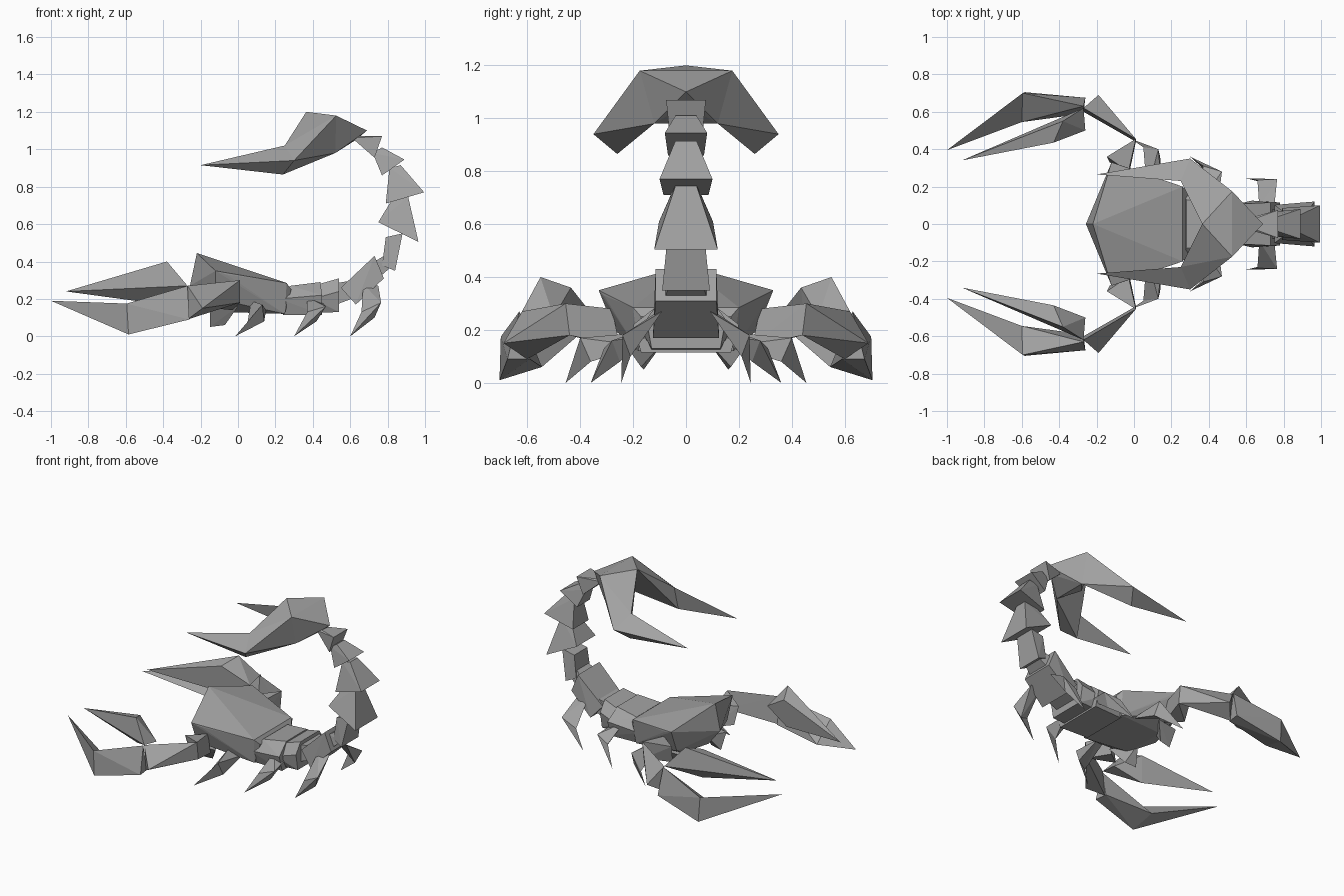
import bpy, bmesh

grey = bpy.data.materials.new("stone_grey")
grey.diffuse_color = (0.36, 0.36, 0.36, 1)


def hull(name, points, mirrored=False):
    """Faceted solid around a few corner points; mirrored makes a left/right pair."""
    bm = bmesh.new()
    verts = [bm.verts.new(p) for p in points]
    out = bmesh.ops.convex_hull(bm, input=verts)
    junk = {g for g in out["geom_interior"] + out["geom_unused"]
            if isinstance(g, bmesh.types.BMVert)}
    bmesh.ops.delete(bm, geom=list(junk), context='VERTS')
    bmesh.ops.recalc_face_normals(bm, faces=bm.faces[:])
    me = bpy.data.meshes.new(name)
    bm.to_mesh(me)
    bm.free()
    me.materials.append(grey)
    ob = bpy.data.objects.new(name, me)
    bpy.context.collection.objects.link(ob)
    if mirrored:
        mod = ob.modifiers.new("pair", 'MIRROR')
        mod.use_axis = (False, True, False)
        mod.use_mirror_merge = False
    return ob


def both(points):
    """Add the opposite-side twin of every off-centre point."""
    return [(x, s * y, z) for x, y, z in points for s in ((1, -1) if y else (1,))]


# head shield
hull("head", both([(-.22, 0, .445), (-.257, 0, .27), (-.12, .33, .35), (-.06, .31, .33),
                   (.26, .2, .285), (.285, .17, .25), (.25, .18, .12),
                   (-.12, .27, .2), (-.17, 0, .16), (-.08, .15, .13)]))

# abdomen segments
hull("front_abdomen", both([(.22, .19, .2), (.28, .13, .27), (.24, .16, .115),
                            (.44, .11, .29), (.45, .2, .22), (.45, .17, .115)]))
hull("rear_abdomen", both([(.4, .12, .27), (.4, .17, .2), (.42, .13, .125),
                           (.54, .1, .31), (.54, .15, .24), (.54, .13, .13)]))

# tail: each joint is (inner x, z), (outer x, z), half width at base and tip
tail = [((.55, .26), (.63, .17), .125, (.73, .43), (.78, .31), .115),
        ((.77, .38), (.84, .35), .09, (.79, .53), (.88, .55), .07),
        ((.75, .61), (.965, .505), .12, (.835, .75), (.91, .745), .04),
        ((.79, .71), (.995, .77), .1, (.81, .90), (.87, .915), .04),
        ((.77, .86), (.89, .945), .08, (.72, .98), (.77, 1.01), .04),
        ((.73, .955), (.77, 1.07), .075, (.61, 1.06), (.65, 1.07), .03)]
for i, (a, b, w, c, d, v) in enumerate(tail):
    hull(f"tail_joint_{i + 1}", both([(a[0], w * .85, a[1]), (b[0], w, b[1]),
                                      (c[0], v, c[1]), (d[0], v, d[1])]))
hull("tail_root", both([(.5, .1, .28), (.5, .1, .16), (.62, .09, .3), (.66, .09, .22)]))
hull("tail_link", both([(.73, .08, .4), (.76, .08, .32), (.78, .06, .43), (.83, .06, .38)]))

# forked pincer at the end of the tail
top, shoulder, under = (.365, 0, 1.2), (.525, .175, 1.18), (.52, .12, .98)
outer, low, inner = (.3, .35, .94), (.24, .26, .865), (.25, .23, 1.02)
hull("tail_pincer_base", both([top, shoulder, under, (.69, 0, 1.1), (.63, 0, 1.05),
                               (.42, 0, 1.02)]))
hull("tail_pincer_arm", [top, shoulder, under, outer, low, inner], True)
hull("tail_pincer_tip", [outer, low, inner, (-.2, .265, .915)], True)

# front claws: lower outer finger, palm, upper inner finger
knuckle = [(-.595, .70, .175), (-.585, .705, .01), (-.6, .545, .06)]
hull("claw_lower_finger", knuckle + [(-1, .395, .19)], True)
hull("claw_palm", knuckle + [(-.26, .675, .09), (-.27, .63, .27), (-.27, .59, .09)], True)
hull("claw_upper_finger", [(-.92, .34, .24), (-.38, .55, .40), (-.43, .435, .36),
                           (-.27, .62, .27), (-.26, .5, .25), (-.44, .45, .175)], True)

# claw arms: forearm and upper arm
elbow = [(.01, .455, .3), (.01, .44, .18)]
hull("forearm", elbow + [(-.19, .69, .15), (-.27, .62, .27), (-.27, .6, .09),
                         (-.15, .55, .28)], True)
hull("upper_arm", elbow + [(-.145, .36, .27), (-.13, .33, .15), (-.03, .28, .28),
                           (-.03, .25, .14)], True)

# mouthparts under the head
hull("mouthpart", [(-.15, .16, .05), (-.07, .17, .06), (0, .24, .16),
                   (-.15, .22, .15), (-.1, .08, .16)], True)

# walking legs: foot, three knee corners, two hip corners
legs = [((-.015, .455, 0), [(.05, .41, .07), (.13, .4, .17), (.14, .36, .08)],
         [(.07, .17, .19), (.15, .17, .14)]),
        ((.3, .36, 0), [(.37, .31, .13), (.47, .28, .16), (.42, .25, .08)],
         [(.37, .14, .21), (.45, .12, .18)]),
        ((.6, .245, 0), [(.66, .235, .13), (.765, .24, .18), (.73, .21, .1)],
         [(.67, .09, .28), (.75, .09, .27)])]
for i, (foot, knee, hip) in enumerate(legs):
    hull(f"leg_{i + 1}_shin", knee + [foot], True)
    hull(f"leg_{i + 1}_thigh", knee + hip, True)
